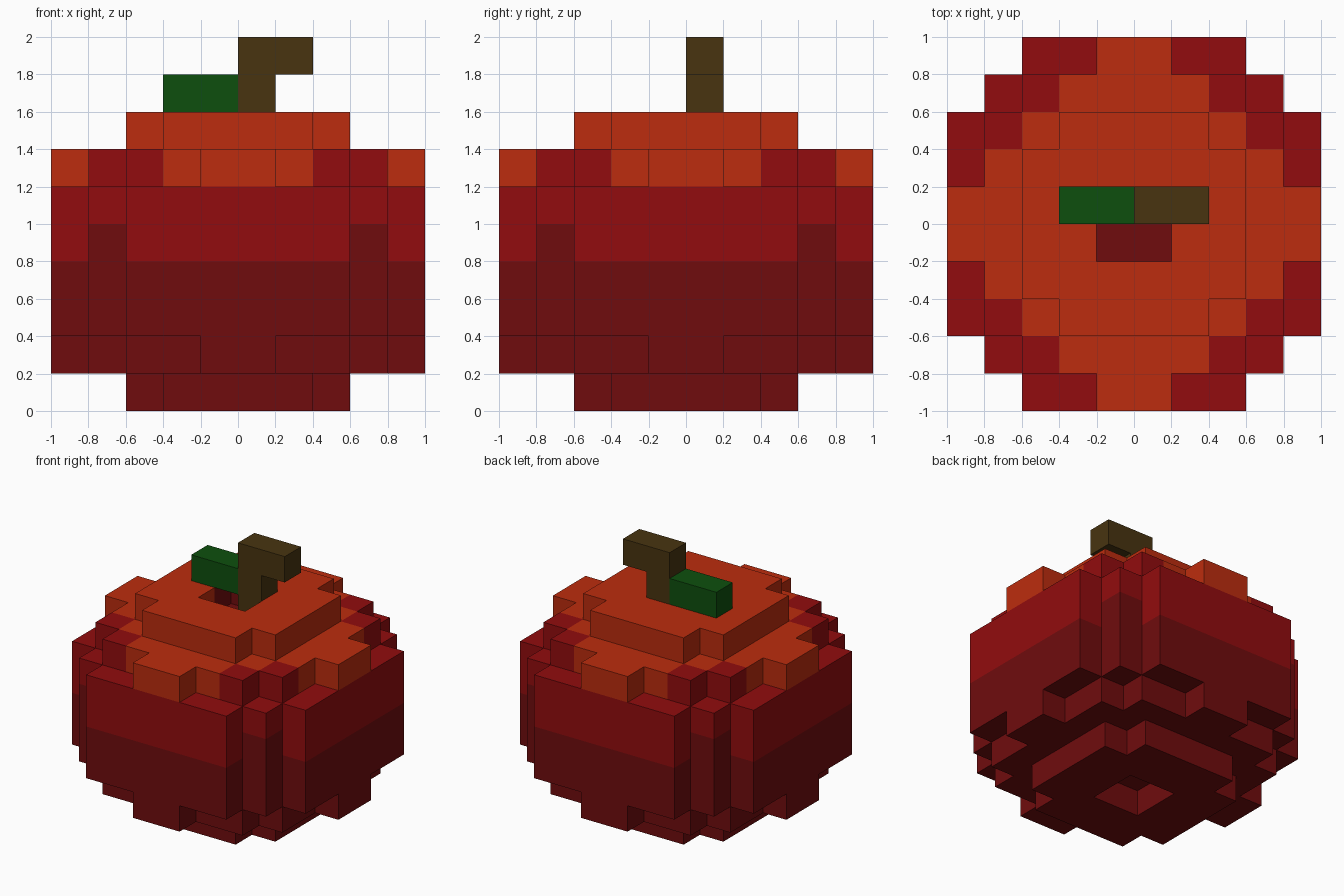
import bpy
import bmesh
import math
from mathutils import Vector

if "Cube" in bpy.data.objects:
    bpy.data.objects.remove(bpy.data.objects["Cube"])

U = 0.2  # edge of one block


def material(name, srgb):
    lin = [((c / 255 + 0.055) / 1.055) ** 2.4 if c > 10 else c / 255 / 12.92 for c in srgb]
    m = bpy.data.materials.new(name)
    m.diffuse_color = (*lin, 1)
    m.use_nodes = True
    m.node_tree.nodes["Principled BSDF"].inputs["Base Color"].default_value = m.diffuse_color
    return m


orange = material("orange_red", (188, 44, 14))
red = material("red", (146, 12, 14))
dark = material("dark_red", (112, 12, 13))
green = material("leaf_green", (13, 79, 13))
brown = material("stem_brown", (72, 52, 16))

# Block faces: outward direction and the two in-plane axes
DIRS = [Vector(d) for d in ((1, 0, 0), (-1, 0, 0), (0, 1, 0), (0, -1, 0), (0, 0, 1), (0, 0, -1))]


def build_blocks(name, cells, mats, rule):
    """Make the outer skin of a set of blocks; rule(cell, direction) gives the material index."""
    bm = bmesh.new()
    for cell in sorted(cells):
        c = Vector(cell) + Vector((0.5, 0.5, 0.5))
        for d in DIRS:
            if tuple(int(a + b) for a, b in zip(cell, d)) in cells:
                continue
            u = Vector((d.y, d.z, d.x))
            v = d.cross(u)
            pts = [c + (d + u * a + v * b) / 2 for a, b in ((-1, -1), (1, -1), (1, 1), (-1, 1))]
            face = bm.faces.new([bm.verts.new(p * U) for p in pts])
            face.material_index = rule(cell, d)
    bmesh.ops.remove_doubles(bm, verts=bm.verts, dist=0.001)
    # Merge flat neighbours of the same colour
    bmesh.ops.dissolve_limit(bm, angle_limit=math.radians(1), verts=bm.verts,
                             edges=bm.edges, delimit={'MATERIAL'})
    mesh = bpy.data.meshes.new(name)
    bm.to_mesh(mesh)
    bm.free()
    for m in mats:
        mesh.materials.append(m)
    obj = bpy.data.objects.new(name, mesh)
    bpy.context.collection.objects.link(obj)
    return obj


def ring(i):
    """Distance of a block from the centre line: 0 is innermost."""
    return i if i >= 0 else -1 - i


# Half widths per row, from the middle row outwards
CAP = [3, 3, 2]            # lowest and highest layers
SHOULDER = [5, 4, 4, 3, 1]  # layers next to them
SIDE = [5, 5, 5, 4, 3]     # tall middle
LAYERS = [CAP, SHOULDER] + [SIDE] * 4 + [SHOULDER, CAP]

# Fruit body with a dimple in the top and the bottom
fruit = set()
for z, rows in enumerate(LAYERS):
    for y in range(-len(rows), len(rows)):
        half = rows[ring(y)]
        for x in range(-half, half):
            if rows is CAP and ring(x) == 0 and ring(y) == 0:
                continue
            fruit.add((x, y, z))


def fruit_colour(cell, d):
    x, y, z = cell
    rx, ry = ring(x), ring(y)
    if z == 7:  # crown, with shaded dimple walls at the back
        dimple = (x + d.x in (-1, 0)) and (y + d.y in (-1, 0)) and d.z == 0
        return 2 if dimple and (y >= 0) else 0
    if z == 6:  # shoulder, with red corner blocks and a dark dimple floor
        if rx == 0 and ry == 0:
            return 2
        return 1 if (rx, ry) in ((2, 3), (3, 2)) else 0
    dark_top = 5 if (rx, ry) == (3, 3) else 4
    return 2 if z < dark_top else 1


build_blocks("fruit", fruit, [orange, red, dark], fruit_colour)

# Hooked stem standing in the dimple
build_blocks("stem", {(0, 0, 7), (0, 0, 8), (0, 0, 9), (1, 0, 9)}, [brown], lambda c, d: 0)

# Leaf beside the stem
build_blocks("leaf", {(-2, 0, 8), (-1, 0, 8)}, [green], lambda c, d: 0)
